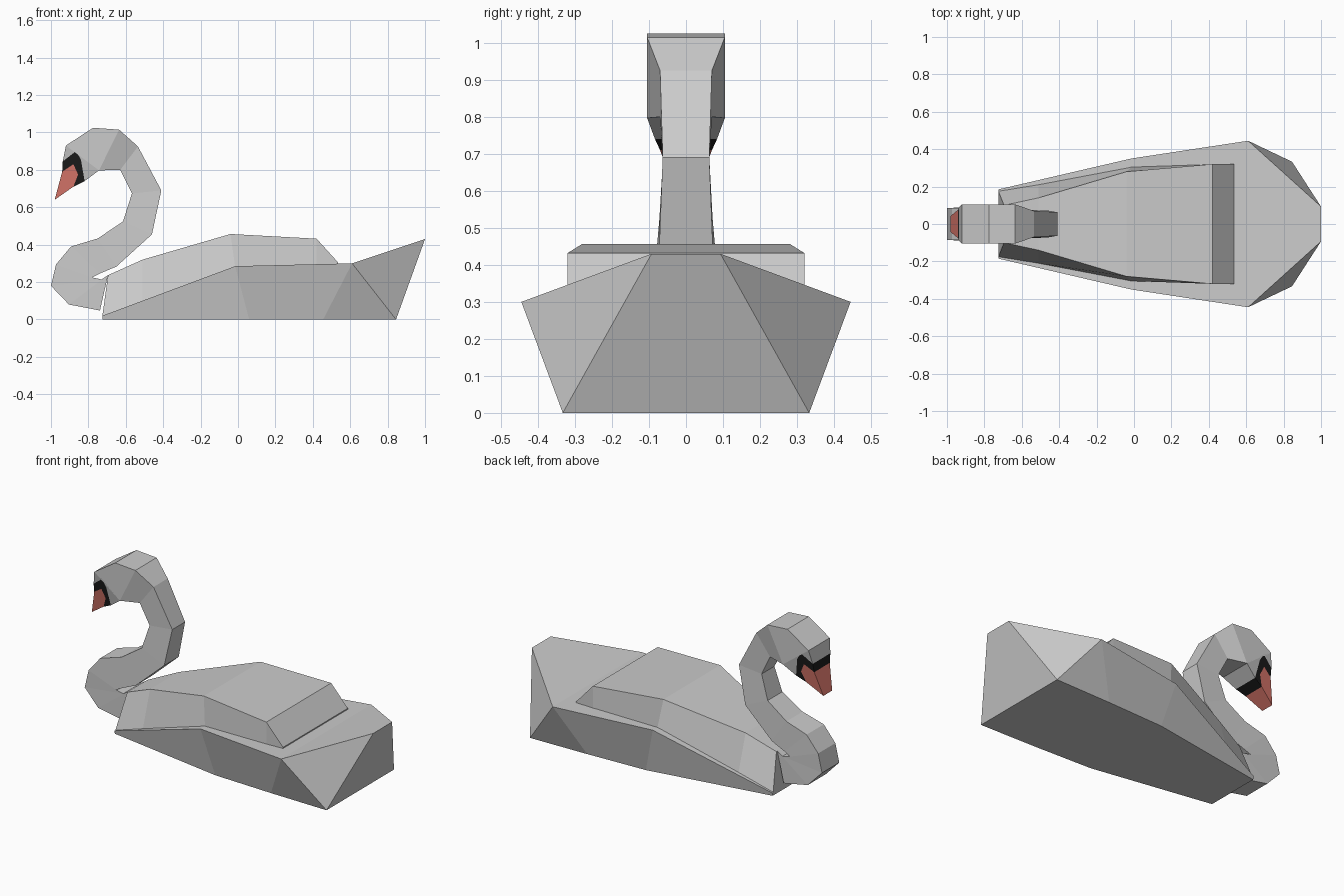
import bpy, bmesh

if "Cube" in bpy.data.objects:
    bpy.data.objects.remove(bpy.data.objects["Cube"])


def finish(name, bm, mats=()):
    bmesh.ops.remove_doubles(bm, verts=bm.verts[:], dist=1e-4)
    bmesh.ops.recalc_face_normals(bm, faces=bm.faces[:])
    mesh = bpy.data.meshes.new(name)
    bm.to_mesh(mesh)
    bm.free()
    for m in mats:
        mesh.materials.append(m)
    obj = bpy.data.objects.new(name, mesh)
    bpy.context.collection.objects.link(obj)
    return obj


def loft(name, pairs, caps=True):
    """Each pair holds two (x, half width, z) points, mirrored into a four-sided ring."""
    bm = bmesh.new()
    rings = []
    for (x1, w1, z1), (x2, w2, z2) in pairs:
        rings.append([bm.verts.new(p) for p in
                      ((x1, -w1, z1), (x1, w1, z1), (x2, w2, z2), (x2, -w2, z2))])
    for a, b in zip(rings, rings[1:]):
        for i in range(4):
            j = (i + 1) % 4
            bm.faces.new((a[i], a[j], b[j], b[i]))
    if caps:
        bm.faces.new(rings[0])
        bm.faces.new(rings[-1])
    return finish(name, bm)


def material(name, color):
    m = bpy.data.materials.new(name)
    m.diffuse_color = color
    m.use_nodes = True
    m.node_tree.nodes["Principled BSDF"].inputs["Base Color"].default_value = m.diffuse_color
    return m


# Lower body with raised tail: rim point, bottom point
loft("body", [
    ((-.725, .185, .02), (-.725, .18, 0)),
    ((-.015, .35, .285), (.06, .31, 0)),
    ((.61, .445, .30), (.455, .325, 0)),
    ((.61, .445, .30), (.845, .333, 0)),
    ((1, .093, .43), (.845, .333, 0)),
])

# Folded wings on the back: top point, lower point
loft("wings", [
    ((-.695, .10, .237), (-.725, .175, .02)),
    ((-.51, .14, .32), (-.51, .21, .10)),
    ((-.04, .28, .457), (-.015, .305, .28)),
    ((.42, .32, .432), (.42, .32, .285)),
    ((.535, .32, .305), (.535, .32, .285)),
])

# S-shaped neck: throat side point, nape side point
loft("neck", [
    ((-.738, .09, .048), (-.695, .09, .237)),
    ((-.904, .09, .08), (-.695, .09, .237)),
    ((-1, .085, .18), (-.73, .09, .214)),
    ((-.973, .085, .294), (-.78, .09, .225)),
    ((-.893, .085, .39), (-.74, .085, .245)),
    ((-.75, .08, .433), (-.65, .08, .283)),
    ((-.615, .072, .524), (-.46, .072, .455)),
    ((-.567, .063, .674), (-.41, .063, .69)),
    ((-.63, .07, .80), (-.535, .07, .925)),
    ((-.743, .105, .797), (-.636, .105, 1.015)),
    ((-.743, .105, .797), (-.775, .105, 1.025)),
    ((-.743, .105, .797), (-.92, .105, .93)),
], caps=False)

# Head front: side outlines of the grey cheek, dark mask and bill
brow, jaw = (-.92, .93), (-.743, .797)
m1, m2, m3, m4 = (-.937, .845), (-.866, .90), (-.84, .855), (-.82, .74)
b1, b2, b3, b4 = (-.94, .79), (-.88, .83), (-.855, .775), (-.88, .71)
tip = (-.98, .64)
outlines = [
    [brow, jaw, m4, m3, m2, m1],
    [m1, m2, m3, m4, b4, b3, b2, b1],
    [b1, b2, b3, b4, tip],
]
# Front and underside strips joining both sides, with material index
strips = [(brow, m1, 0), (jaw, m4, 0), (m1, b1, 1), (m4, b4, 1), (b1, tip, 2), (b4, tip, 2)]


def head_point(p, side):
    # Width tapers toward the bill tip
    d = -.6 * (p[0] - jaw[0]) - .8 * (p[1] - jaw[1])
    return (p[0], side * (.105 - .23 * max(d, 0)), p[1])


bm = bmesh.new()
for k, outline in enumerate(outlines):
    for side in (-1, 1):
        f = bm.faces.new([bm.verts.new(head_point(p, side)) for p in outline])
        f.material_index = k
for p, q, k in strips:
    pts = [head_point(p, -1), head_point(p, 1), head_point(q, 1), head_point(q, -1)]
    f = bm.faces.new([bm.verts.new(c) for c in pts])
    f.material_index = k
finish("head", bm, [
    material("plumage", (.8, .8, .8, 1)),
    material("mask_black", (.012, .012, .012, 1)),
    material("bill_red", (.75, .2, .16, 1)),
])
